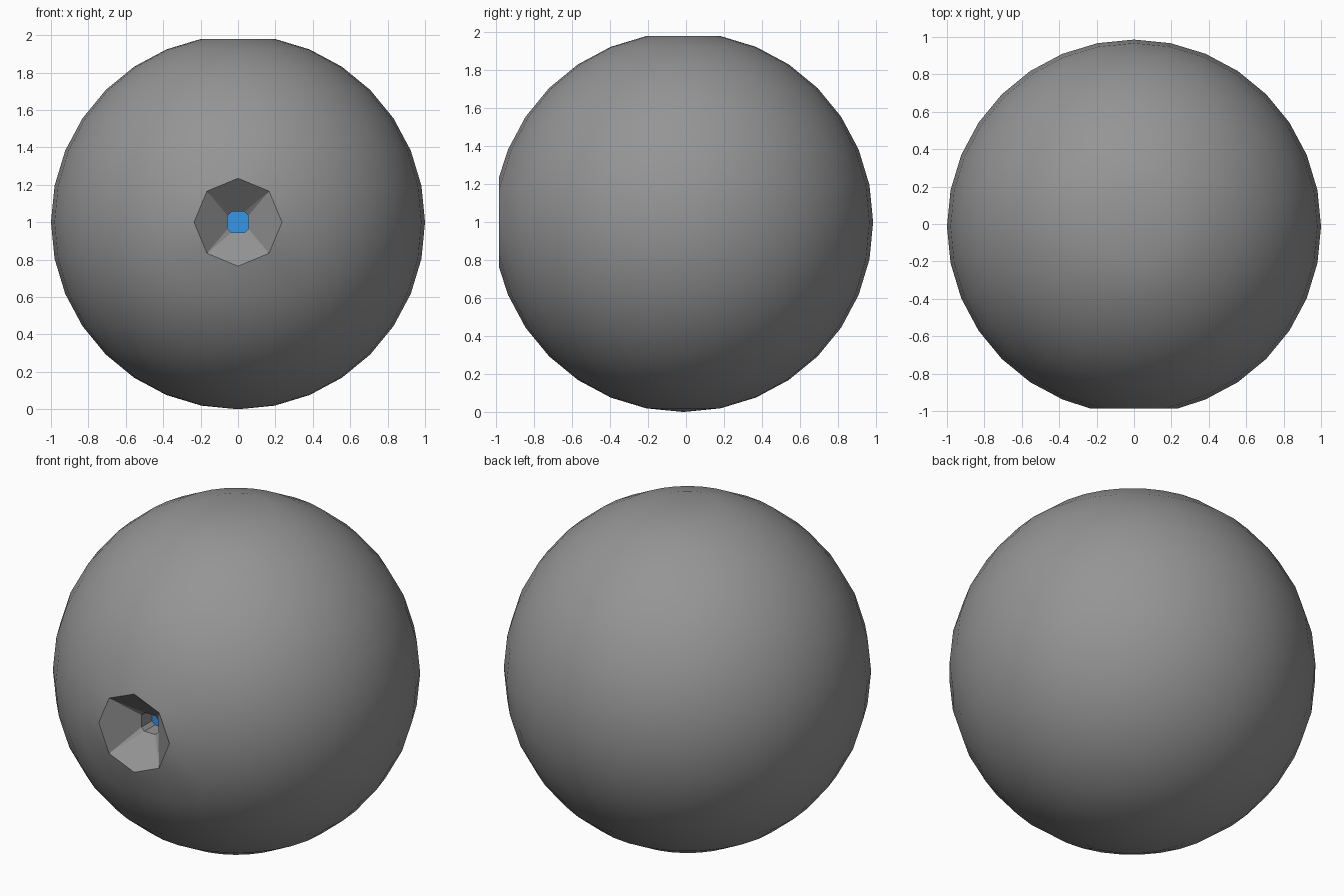
import bpy, bmesh, math
from mathutils import Vector

if "Cube" in bpy.data.objects:
    bpy.data.objects.remove(bpy.data.objects["Cube"])

CY = -0.014          # sphere centre in y
RIM = 0.235          # radius of the octagonal opening
FRONT = CY - math.sqrt(1 - RIM ** 2)


def material(name, color):
    mat = bpy.data.materials.new(name)
    mat.diffuse_color = color
    mat.use_nodes = True
    mat.node_tree.nodes["Principled BSDF"].inputs["Base Color"].default_value = mat.diffuse_color
    return mat


DARK = material("dark_grey", (0.3, 0.3, 0.3, 1))
BLUE = material("blue", (0.035, 0.31, 0.8, 1))


def make_object(name, bm, mat, smooth=False):
    mesh = bpy.data.meshes.new(name)
    for f in bm.faces:
        f.smooth = smooth
    bm.to_mesh(mesh)
    bm.free()
    mesh.materials.append(mat)
    ob = bpy.data.objects.new(name, mesh)
    bpy.context.collection.objects.link(ob)
    return ob


def octagon(bm, r, y):
    return [bm.verts.new((r * math.cos(i * math.pi / 4), y,
                          1 + r * math.sin(i * math.pi / 4))) for i in range(8)]


def rounded_square(bm, h, c, y):
    # square with clipped corners, starting at the right side
    pts = [(h, -c), (h, c), (c, h), (-c, h), (-h, c), (-h, -c), (-c, -h), (c, -h)]
    return [bm.verts.new((x, y, 1 + z)) for x, z in pts]


# Sphere body with a flat top cap and an octagonal opening in front
bm = bmesh.new()
bmesh.ops.create_uvsphere(bm, u_segments=32, v_segments=16, radius=1)
front = Vector((0, -1, 0))
centre = [v for v in bm.verts if (v.co - front).length < 0.05]
rim = [v for v in bm.verts if 0.05 < (v.co - front).length < 0.3]
for v in rim:
    a = round(math.atan2(v.co.z, v.co.x) / (math.pi / 4)) * math.pi / 4
    v.co = (RIM * math.cos(a), FRONT - CY, RIM * math.sin(a))
bmesh.ops.delete(bm, geom=centre, context='VERTS')
pole = [v for v in bm.verts if v.co.z > 0.995]
bmesh.ops.dissolve_verts(bm, verts=pole)
bmesh.ops.translate(bm, vec=(0, CY, 1), verts=bm.verts)
make_object("sphere_body", bm, DARK, smooth=True)

# Four-sided funnel narrowing to a short rounded-square tunnel
H, C = 0.056, 0.036
MOUTH, END = FRONT + 0.15, FRONT + 0.25
bm = bmesh.new()
outer = octagon(bm, RIM, FRONT)
mouth = rounded_square(bm, H, C, MOUTH)
end = rounded_square(bm, H, C, END)
for i in range(0, 8, 2):
    bm.faces.new((outer[i - 1], mouth[i], mouth[i + 1], outer[i + 1], outer[i]))
    bm.faces.new((outer[i + 1], mouth[i + 1], mouth[(i + 2) % 8]))
for i in range(8):
    j = (i + 1) % 8
    bm.faces.new((mouth[i], end[i], end[j], mouth[j]))
bmesh.ops.recalc_face_normals(bm, faces=bm.faces)
bm.faces.ensure_lookup_table()
if bm.faces[0].normal.y > 0:
    bmesh.ops.reverse_faces(bm, faces=bm.faces)
make_object("funnel", bm, DARK)

# Blue lens at the end of the tunnel
bm = bmesh.new()
bm.faces.new(rounded_square(bm, H, C, END))
bm.normal_update()
for f in bm.faces:
    if f.normal.y > 0:
        f.normal_flip()
make_object("lens", bm, BLUE)
